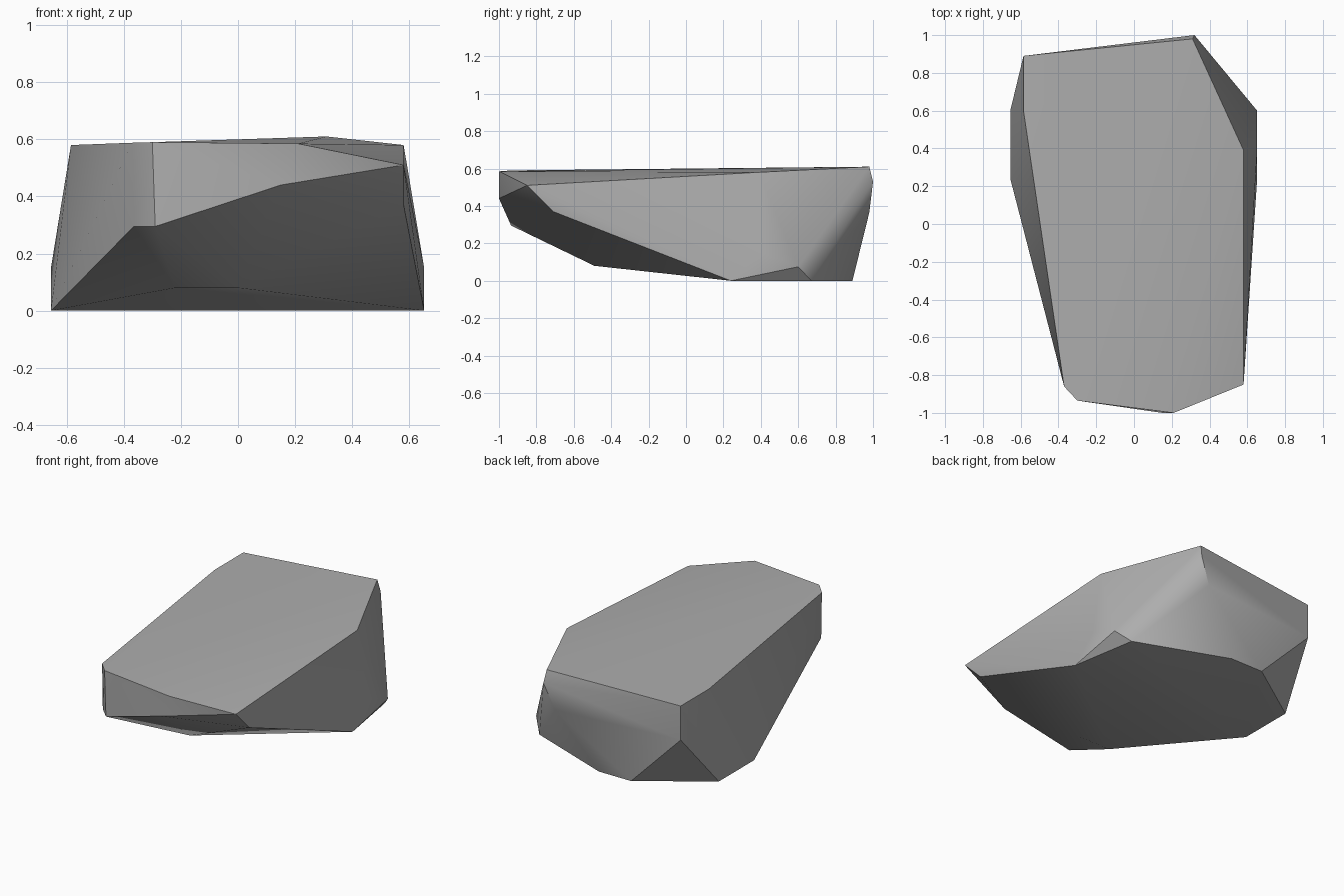
import bpy
import bmesh
from math import radians

# Remove the default cube only
default_cube = bpy.data.objects.get("Cube")
if default_cube:
    bpy.data.objects.remove(default_cube, do_unlink=True)


def make_material(name, colour):
    material = bpy.data.materials.new(name)
    material.use_nodes = True
    material.diffuse_color = colour
    shader = material.node_tree.nodes["Principled BSDF"]
    shader.inputs["Base Color"].default_value = colour
    shader.inputs["Roughness"].default_value = 0.9
    return material


def hull_object(name, corners, material):
    """Wrap a convex solid tightly around the given corner points."""
    bm = bmesh.new()
    for corner in corners:
        bm.verts.new(corner)
    result = bmesh.ops.convex_hull(bm, input=bm.verts[:])
    loose = {v for v in result["geom_interior"] + result["geom_unused"]
             if isinstance(v, bmesh.types.BMVert)}
    bmesh.ops.delete(bm, geom=list(loose), context="VERTS")
    # Merge nearly flat triangles into clean facets
    bmesh.ops.dissolve_limit(bm, angle_limit=radians(1.5),
                             verts=bm.verts[:], edges=bm.edges[:])
    bmesh.ops.recalc_face_normals(bm, faces=bm.faces[:])
    mesh = bpy.data.meshes.new(name)
    bm.to_mesh(mesh)
    bm.free()
    mesh.materials.append(material)
    obj = bpy.data.objects.new(name, mesh)
    bpy.context.collection.objects.link(obj)
    return obj


# Rim of the broad, slightly tilted top
top_rim = [
    (-.585, .89, .58), (.31, .98, .61), (.58, .39, .58), (.58, -.85, .51),
    (.21, -1, .585), (-.3, -.935, .59), (-.37, -.86, .588), (-.585, .6, .58),
]

# Chipped corners under the front edge
front_chips = [
    (-.365, -.86, .295), (-.29, -.935, .295), (.15, -1, .44), (.58, -.71, .37),
]

# Corners under the back edge
back_chips = [(.32, 1, .53), (.25, .98, .365), (-.585, .89, .36)]

# Widest points of the flanks
flanks = [(-.655, .6, .15), (.652, .6, .075), (.652, .4, .15)]

# Flat base at the back, rising to a shallow keel at the front
base = [
    (-.655, .24, 0), (-.655, .6, 0), (-.23, .89, 0), (0, .89, 0),
    (.58, .67, 0), (.652, .24, 0), (0, -.49, .08), (-.22, -.49, .08),
]

stone_grey = make_material("stone grey", (.42, .42, .42, 1))
boulder = hull_object("boulder", top_rim + front_chips + back_chips
                      + flanks + base, stone_grey)

# Soft shading within facets, crisp breaks between them
bpy.ops.object.select_all(action="DESELECT")
boulder.select_set(True)
bpy.context.view_layer.objects.active = boulder
bpy.ops.object.shade_smooth_by_angle(angle=radians(30))
